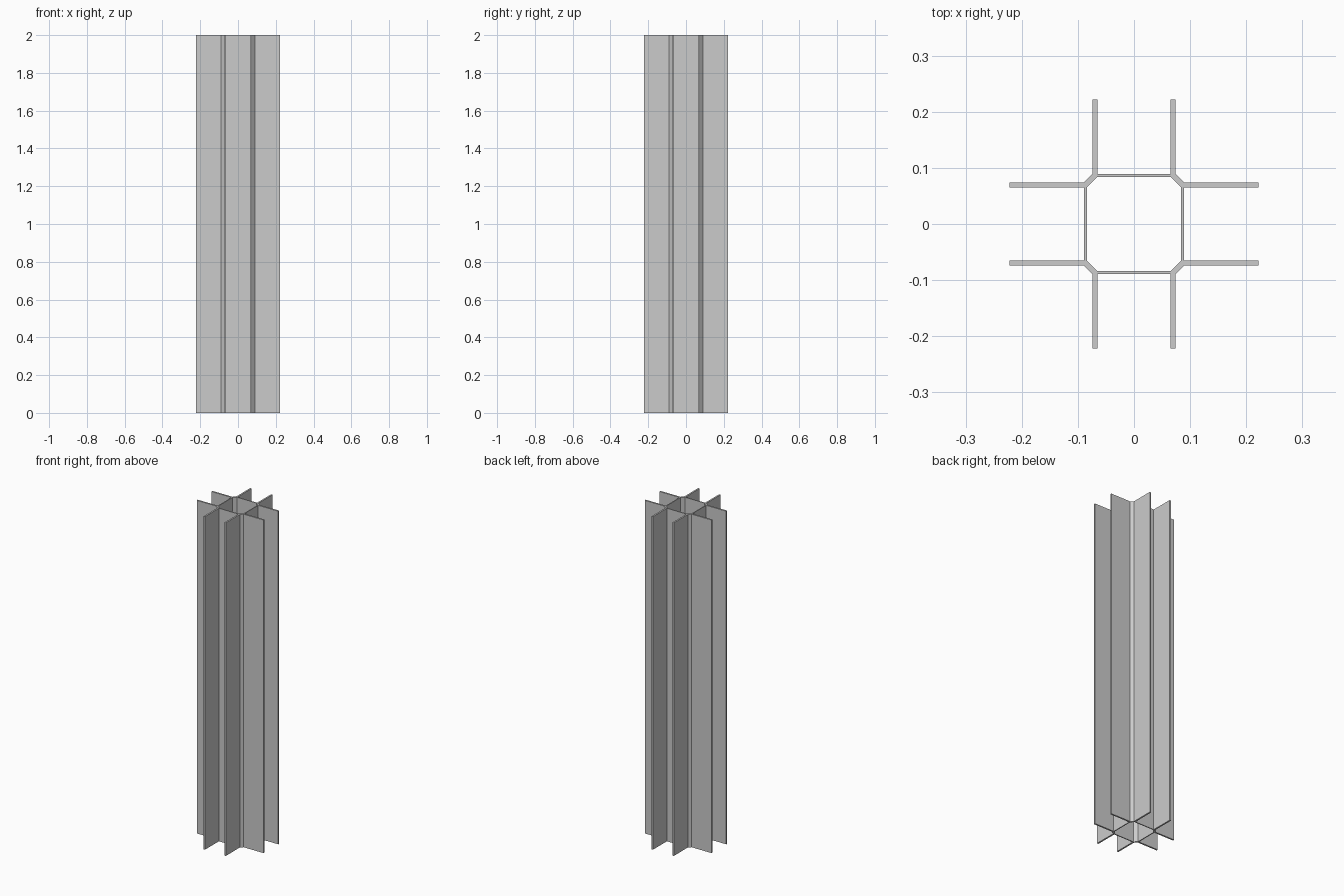
import bpy
import bmesh
from mathutils import Matrix, Vector

cube = bpy.data.objects.get("Cube")
if cube:
    bpy.data.objects.remove(cube, do_unlink=True)

HEIGHT = 2.0
TIP = 0.222        # fin tip distance from the axis
OUTER = 0.089      # outer wall distance
INNER = 0.0835     # inner wall distance
FIN_IN, FIN_OUT = 0.0647, 0.0743   # the two sides of a fin
BEND = 0.066       # inner start of the chamfered corner

metal = bpy.data.materials.new("light_grey_metal")
metal.use_nodes = True
grey = (0.6, 0.6, 0.6, 1.0)
metal.diffuse_color = grey
metal.node_tree.nodes["Principled BSDF"].inputs["Base Color"].default_value = grey


def swap(points):
    """Mirror points across the diagonal."""
    return [(y, x) for x, y in points]


# One quarter of the cross-section: wall, chamfered corner and two fins
wall = [(FIN_IN, OUTER), (-FIN_IN, OUTER), (-BEND, INNER), (BEND, INNER)]
half_corner = [(BEND, INNER), (FIN_IN, OUTER), (FIN_OUT, OUTER)]
corner = half_corner + swap(reversed(half_corner))
fin = [(FIN_IN, OUTER), (FIN_OUT, OUTER), (FIN_OUT, TIP), (FIN_IN, TIP)]
quarter = [wall, corner, fin, swap(fin)]

# Repeat the quarter around the axis
bm = bmesh.new()
for turn in range(4):
    spin = Matrix.Rotation(turn * 1.5707963, 3, "Z")
    for outline in quarter:
        bm.faces.new([bm.verts.new(spin @ Vector((x, y, 0))) for x, y in outline])
bmesh.ops.remove_doubles(bm, verts=bm.verts[:], dist=0.0001)

# Extrude the section to full height, open through the middle
result = bmesh.ops.extrude_face_region(bm, geom=bm.faces[:], use_keep_orig=True)
top = [v for v in result["geom"] if isinstance(v, bmesh.types.BMVert)]
bmesh.ops.translate(bm, verts=top, vec=(0, 0, HEIGHT))
bmesh.ops.recalc_face_normals(bm, faces=bm.faces[:])

mesh = bpy.data.meshes.new("finned_tube")
bm.to_mesh(mesh)
bm.free()
mesh.materials.append(metal)
tube = bpy.data.objects.new("finned_tube", mesh)
bpy.context.collection.objects.link(tube)
